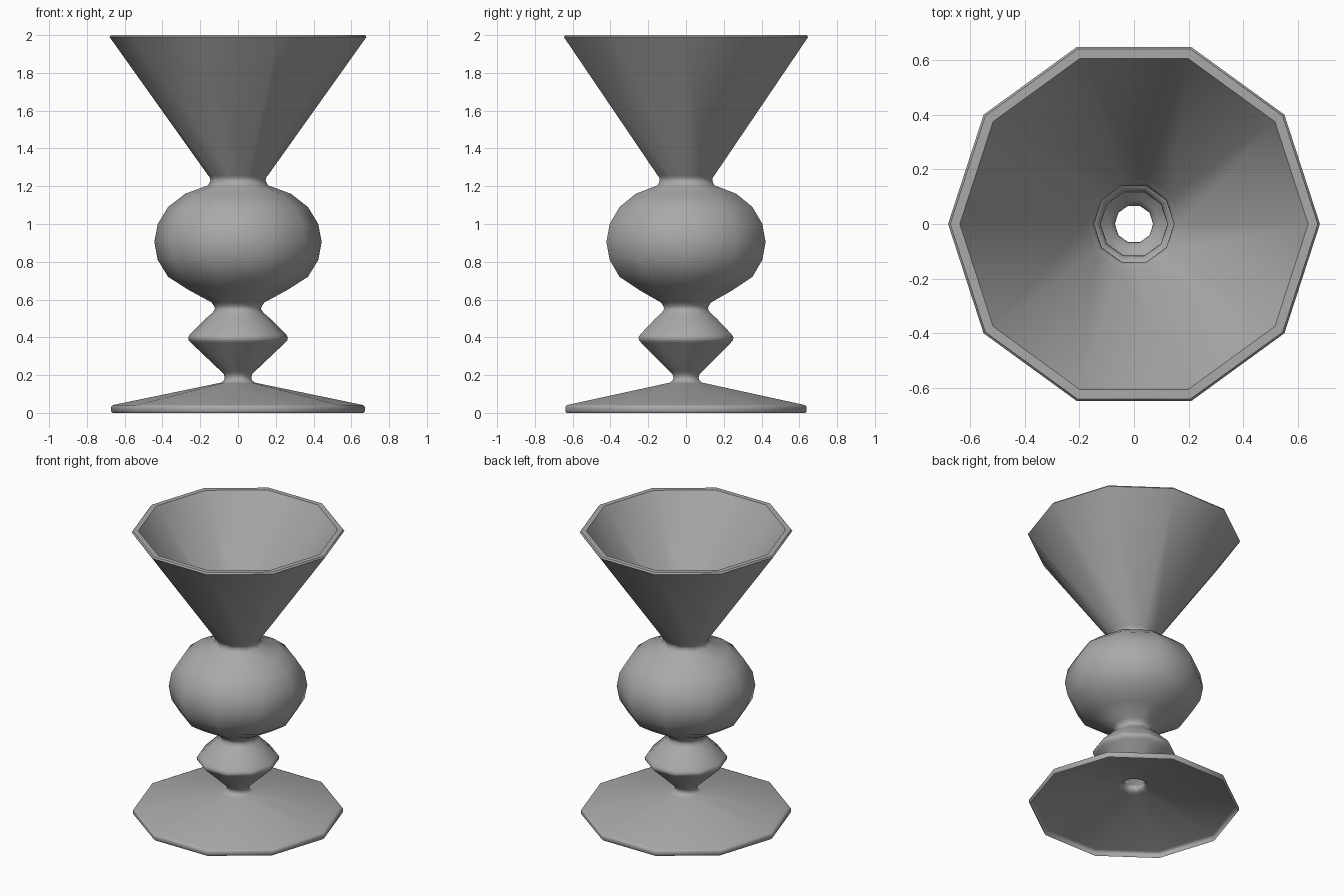
import bpy
import bmesh
from math import cos, sin, pi, radians

if "Cube" in bpy.data.objects:
    bpy.data.objects.remove(bpy.data.objects["Cube"], do_unlink=True)

SIDES = 10

grey = bpy.data.materials.new("plain grey")
grey.use_nodes = True
grey.diffuse_color = (0.4, 0.4, 0.4, 1)
grey.node_tree.nodes["Principled BSDF"].inputs["Base Color"].default_value = (0.4, 0.4, 0.4, 1)


def lathe(name, profile):
    """Turn a (radius, height) profile, listed top down on its outside, about z."""
    bm = bmesh.new()
    rings = []
    for r, z in profile:
        angles = [2 * pi * i / SIDES for i in range(SIDES)]
        rings.append([bm.verts.new((r * cos(a), r * sin(a), z)) for a in angles])
    for upper, lower in zip(rings, rings[1:]):
        for i in range(SIDES):
            j = (i + 1) % SIDES
            bm.faces.new((upper[i], lower[i], lower[j], upper[j]))
    mesh = bpy.data.meshes.new(name)
    bm.to_mesh(mesh)
    bm.free()
    mesh.materials.append(grey)
    obj = bpy.data.objects.new(name, mesh)
    bpy.context.collection.objects.link(obj)
    bpy.ops.object.select_all(action="DESELECT")
    obj.select_set(True)
    bpy.context.view_layer.objects.active = obj
    bpy.ops.object.shade_smooth_by_angle(angle=radians(50))


# Flared bowl: inner wall, flat rim, bevelled lip, outer wall
bowl = [(0.168, 1.276), (0.637, 2.0), (0.672, 2.0), (0.68, 1.99), (0.17, 1.274)]

# Upper neck and round hollow belly
belly = [(0.16, 1.26), (0.15, 1.248), (0.146, 1.23), (0.158, 1.205),
         (0.28, 1.16), (0.37, 1.09), (0.425, 1.0), (0.443, 0.905),
         (0.425, 0.81), (0.37, 0.72), (0.26, 0.65), (0.14, 0.585)]

# Middle neck and small pointed knop
knop = [(0.126, 0.565), (0.122, 0.55), (0.135, 0.53), (0.17, 0.50),
        (0.255, 0.415), (0.264, 0.40), (0.262, 0.385), (0.25, 0.372),
        (0.09, 0.22)]

# Lower neck and wide hollow foot with a short skirt
foot = [(0.075, 0.205), (0.07, 0.185), (0.075, 0.172), (0.09, 0.16),
        (0.11, 0.156), (0.655, 0.043), (0.667, 0.038), (0.672, 0.03),
        (0.672, 0.008), (0.665, 0.0)]

lathe("goblet", bowl + belly + knop + foot)
